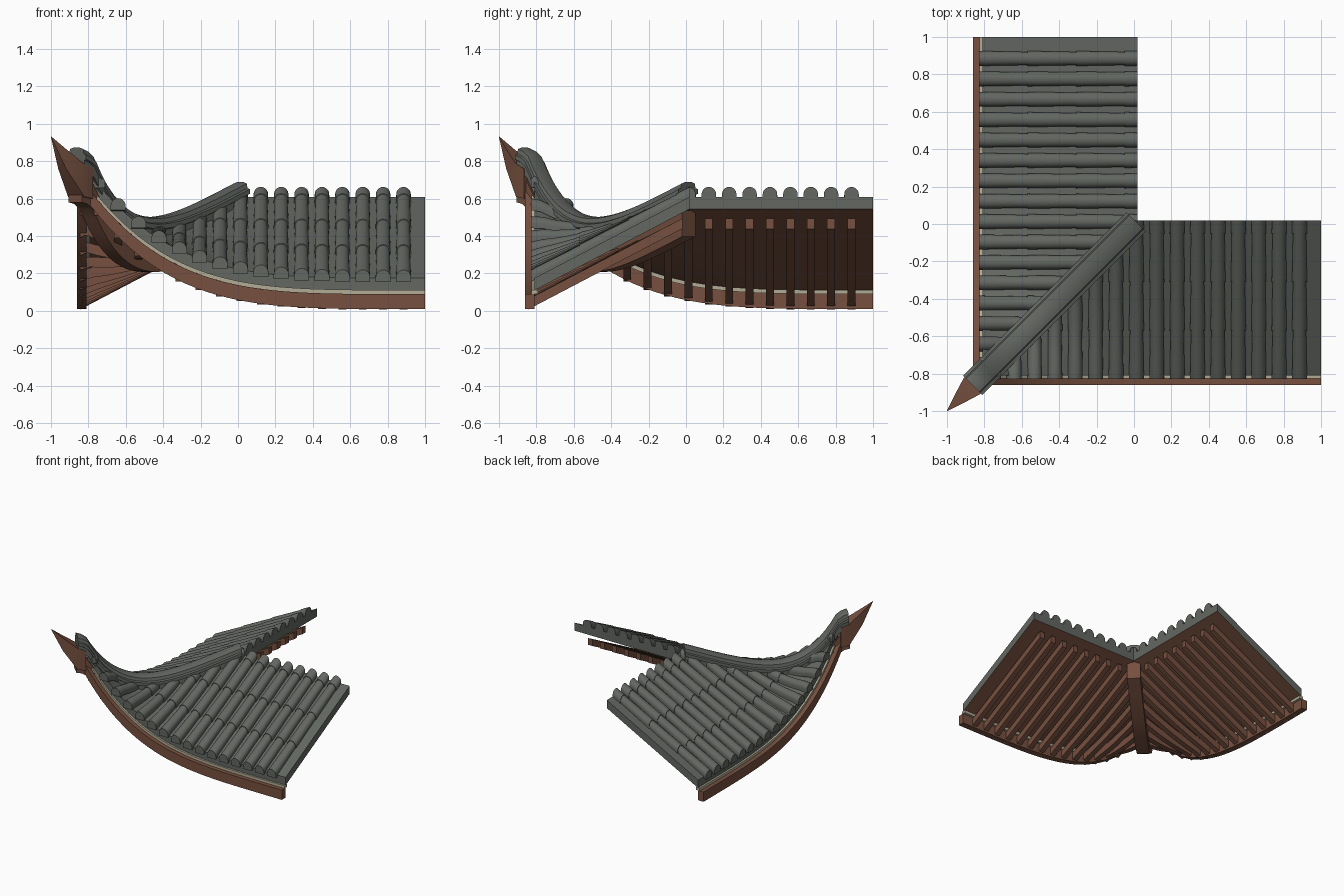
import bpy, bmesh, math

if "Cube" in bpy.data.objects:
    bpy.data.objects.remove(bpy.data.objects["Cube"])


def material(name, rgb):
    m = bpy.data.materials.new(name)
    m.use_nodes = True
    m.diffuse_color = (*rgb, 1)
    m.node_tree.nodes["Principled BSDF"].inputs["Base Color"].default_value = (*rgb, 1)
    return m


TILE = material("grey tile", (0.125, 0.135, 0.12))
WOOD = material("brown timber", (0.18, 0.08, 0.05))
CREAM = material("cream strip", (0.45, 0.41, 0.30))

EAVE, RIDGE, END = -0.81, 0.02, 1.0
SPACING = 0.109
parts = []


def rise(x):
    """Upward sweep of the eave towards the corner."""
    return 0.65 * max(0, (END - x) / 1.86) ** 4.2


def roof(x, y):
    """Height of the tile bed on the front slope."""
    s = min(1, max(0, y / EAVE))
    return 0.61 + 0.524 * (y - RIDGE) + rise(x) * s ** 2.4


def spread(a, b, n):
    return [a + (b - a) * i / n for i in range(n + 1)]


def loft(name, runs, mats, wings=True, under=None):
    """Skin each run of closed rings; repeat across the diagonal for the other wing."""
    for swap in ((False, True) if wings else (False,)):
        bm = bmesh.new()
        for rings in runs:
            rows = [[bm.verts.new((p[1], p[0], p[2]) if swap else p) for p in r]
                    for r in rings]
            n = len(rows[0])
            for a, b in zip(rows, rows[1:]):
                for i in range(n):
                    j = (i + 1) % n
                    bm.faces.new((a[i], a[j], b[j], b[i]))
            bm.faces.new(rows[0][::-1])
            bm.faces.new(rows[-1])
        bmesh.ops.remove_doubles(bm, verts=bm.verts, dist=0.0002)
        bmesh.ops.recalc_face_normals(bm, faces=bm.faces)
        if under is not None:
            bm.normal_update()
            for f in bm.faces:
                if f.normal.z < -0.2:
                    f.material_index = under
        side = ("left_" if swap else "front_") if wings else ""
        me = bpy.data.meshes.new(side + name)
        bm.to_mesh(me)
        bm.free()
        for m in mats:
            me.materials.append(m)
        ob = bpy.data.objects.new(side + name, me)
        bpy.context.collection.objects.link(ob)
        parts.append(ob)


# Tile bed with boarded underside, cut along the hip diagonal
def bed_ring(x):
    ys = spread(EAVE, max(EAVE + 0.002, min(RIDGE, x)), 10)
    return ([(x, y, roof(x, y)) for y in ys]
            + [(x, y, roof(x, y) - 0.065) for y in reversed(ys)])


bed_xs = spread(EAVE, RIDGE, 20) + spread(RIDGE, END, 12)[1:]
loft("tile_bed", [[bed_ring(x) for x in bed_xs]], [TILE, WOOD], under=1)


# Fascia board and the thin strip above it, following the eave curve
def eave_band(name, y0, y1, z0, z1, start, mat):
    rings = []
    for x in spread(start, END, 32):
        h = rise(x)
        rings.append([(x, y0, z0 + h), (x, y1, z0 + h), (x, y1, z1 + h), (x, y0, z1 + h)])
    loft(name, [rings], [mat])


eave_band("fascia", -0.86, -0.81, 0.01, 0.09, -0.86, WOOD)
eave_band("eave_strip", -0.825, -0.79, 0.09, 0.112, -0.82, CREAM)


# Round cover tiles, laid in overlapping tapered lengths, and rafters beneath
def cover_ring(x, y, r):
    base = roof(x, y)
    arc = [(x + r * math.cos(a), y, base + 0.014 + r * math.sin(a))
           for a in spread(0, math.pi, 10)]
    return [(x + r, y, base - 0.01)] + arc + [(x - r, y, base - 0.01)]


covers, rafters = [], []
for i in range(16):
    x = 0.885 - SPACING * i
    top = min(RIDGE, x + 0.03)
    y = -0.83
    while y < top - 0.02:
        y2 = min(y + 0.26, top)
        covers.append([cover_ring(x, v, 0.040 - 0.018 * (v - y)) for v in spread(y, y2, 4)])
        y = y2
    foot = -0.845
    head = max(foot + 0.02, min(-0.02, x))
    run = []
    for v in spread(foot, head, 8):
        z = roof(x, v) - 0.095
        run.append([(x + sx * 0.021, v, z + dz)
                    for sx, dz in ((-1, 0), (1, 0), (1, -0.055), (-1, -0.055))])
    rafters.append(run)
loft("cover_tiles", covers, [TILE])
loft("rafters", rafters, [WOOD])


# Members running along the hip diagonal
def hip(name, d0, d1, profile, mat):
    rings = []
    for d in spread(d0, d1, 32):
        z = min(roof(d, d), 0.79)
        k = math.sqrt(0.5)
        rings.append([(d + w * k, d - w * k, z + h) for w, h in profile])
    loft(name, [rings], [mat], wings=False)


def mirrored(half):
    return half + [(-w, h) for w, h in reversed(half)]


hip("hip_ridge", -0.863, 0.012,
    mirrored([(0.06, -0.04), (0.06, 0.015), (0.072, 0.02), (0.072, 0.045),
              (0.055, 0.05), (0.05, 0.075), (0.025, 0.083)]), TILE)
hip("hip_beam", -0.87, 0.015, mirrored([(0.05, -0.21), (0.05, -0.07)]), WOOD)

# Upswept pointed horn at the corner
horn = []
for d, w, low, high in ((-0.82, 0.065, 0.60, 0.76), (-0.865, 0.062, 0.61, 0.785),
                        (-0.94, 0.03, 0.76, 0.865), (-0.999, 0.001, 0.928, 0.932)):
    k = w * math.sqrt(0.5)
    horn.append([(d + k, d - k, low), (d - k, d + k, low),
                 (d - k, d + k, high), (d + k, d - k, high)])
loft("corner_horn", [horn], [WOOD], wings=False)

# Smooth the rounded tiles while keeping edges crisp
bpy.ops.object.select_all(action="DESELECT")
for ob in parts:
    ob.select_set(True)
bpy.context.view_layer.objects.active = parts[0]
bpy.ops.object.shade_smooth_by_angle(angle=math.radians(35))
